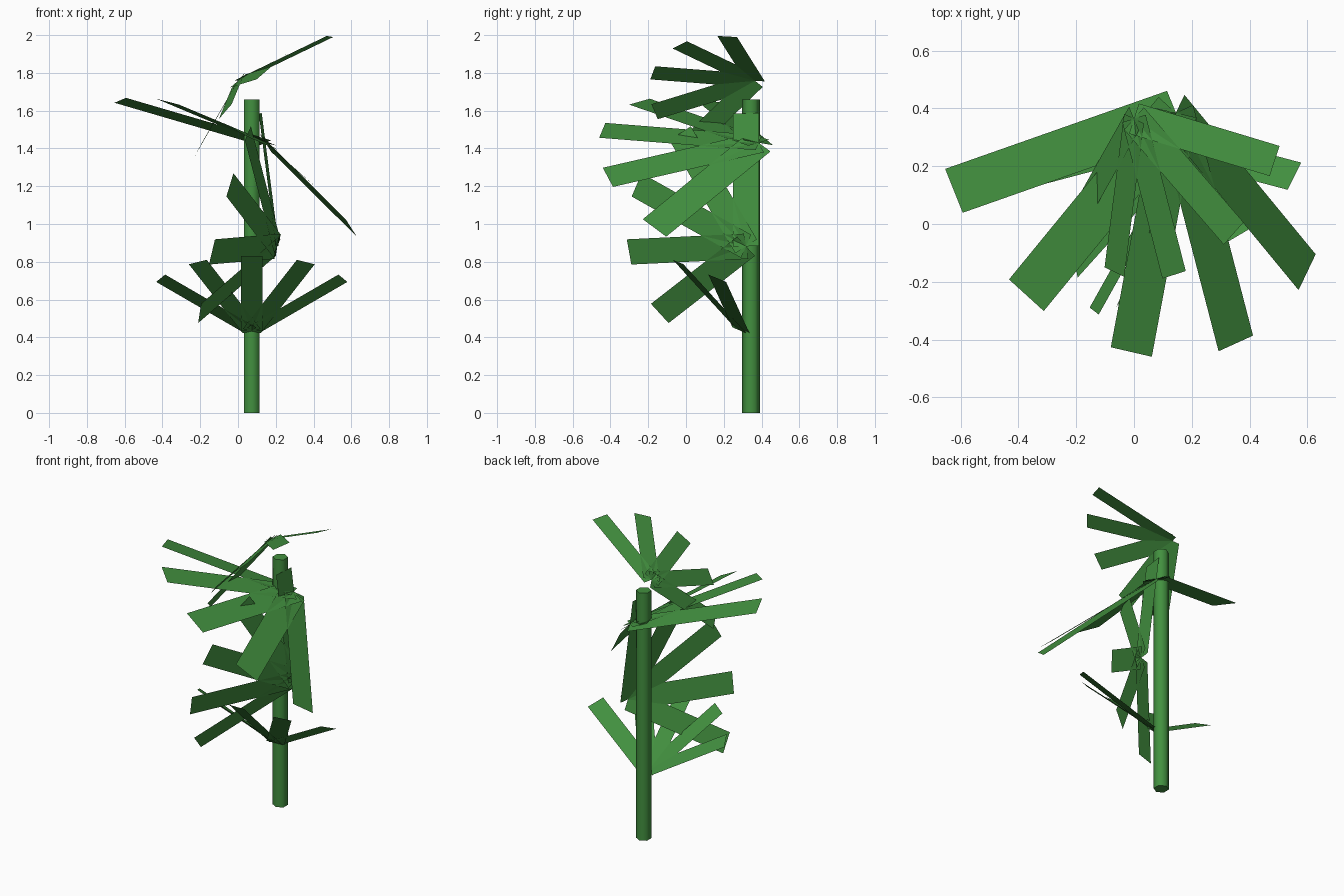
import bpy, bmesh
from math import radians, sin, cos
from mathutils import Vector

if "Cube" in bpy.data.objects:
    bpy.data.objects.remove(bpy.data.objects["Cube"])

green = bpy.data.materials.new("leaf_green")
green.diffuse_color = (0.055, 0.28, 0.05, 1)
green.use_nodes = True
green.node_tree.nodes["Principled BSDF"].inputs["Base Color"].default_value = green.diffuse_color

# Stem: six-sided smooth stalk
bpy.ops.mesh.primitive_cylinder_add(vertices=6, radius=0.047, depth=1.66,
                                    location=(0.073, 0.344, 0.83))
stem = bpy.context.object
stem.name = "stem"
stem.data.materials.append(green)
bpy.ops.object.shade_smooth_by_angle(angle=radians(65))


def leaf_fan(name, centre, forward, side, length):
    """Five strips spread around a shallow cone that opens along forward x side."""
    c = Vector(centre)
    f = Vector(forward).normalized()
    s = Vector(side)
    s = (s - f * s.dot(f)).normalized()
    a = f.cross(s)
    lift, step = radians(21.5), radians(32.5)
    bm = bmesh.new()
    for k in range(-2, 3):
        t = k * step
        tip = ((f * cos(t) + s * sin(t)) * cos(lift) + a * sin(lift)) * length
        w = (s * cos(t) - f * sin(t)) * length * 0.098
        bm.faces.new([bm.verts.new(p) for p in (c - w, c + tip - w, c + tip + w, c + w)])
    me = bpy.data.meshes.new(name)
    bm.to_mesh(me)
    bm.free()
    me.materials.append(green)
    bpy.context.collection.objects.link(bpy.data.objects.new(name, me))


# Leaf fans from bottom to top
leaf_fan("bottom_leaf_fan", (0.073, 0.293, 0.433), (0, -0.924, 0.383), (1, 0, 0), 0.572)
leaf_fan("side_leaf_fan", (0.208, 0.318, 0.882), (0, -0.918, 0.395), (0.268, 0.377, 0.887), 0.71)
leaf_fan("upper_leaf_fan", (0.145, 0.385, 1.43), (0.006, -0.919, 0.394), (-0.858, 0.2, 0.473), 0.845)
leaf_fan("top_leaf_fan", (0.0, 0.365, 1.758), (0, -0.936, 0.353), (-0.737, -0.243, -0.63), 0.56)
